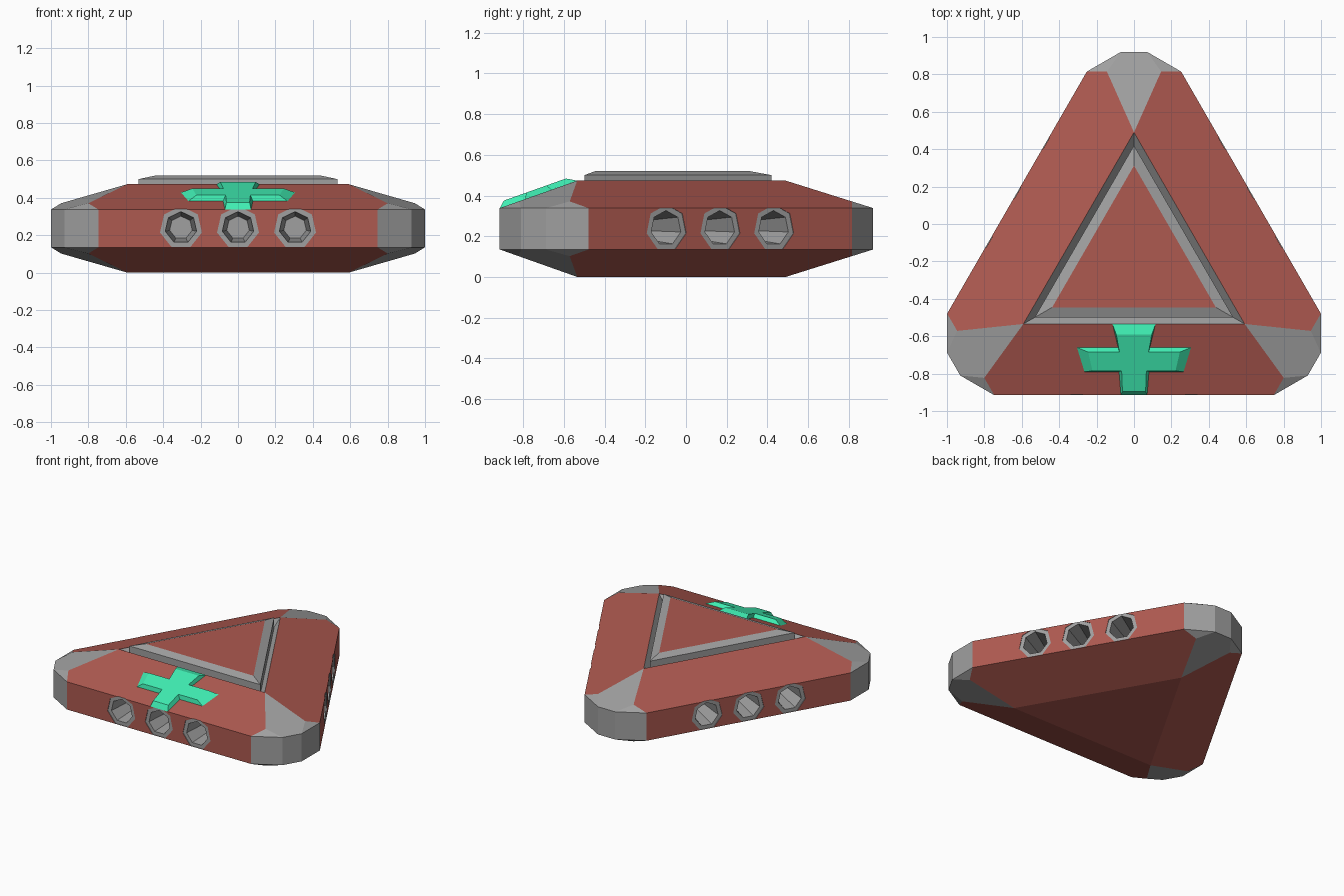
import bpy, bmesh, math
from mathutils import Vector, Matrix

if "Cube" in bpy.data.objects:
    bpy.data.objects.remove(bpy.data.objects["Cube"])

CENTRE = Vector((0, -0.193, 0))      # axis of the three-fold symmetry
TOP, RIM, MID = 0.473, 0.338, 0.2365


def material(name, rgb):
    m = bpy.data.materials.new(name)
    m.diffuse_color = (*rgb, 1)
    m.use_nodes = True
    m.node_tree.nodes["Principled BSDF"].inputs["Base Color"].default_value = m.diffuse_color
    return m


RED = material("red_paint", (0.42, 0.10, 0.08))
GREY = material("grey_metal", (0.35, 0.35, 0.35))
GREEN = material("green_cross", (0.05, 0.85, 0.45))


def build(name, faces, mats):
    """faces: list of (points, material index)"""
    bm = bmesh.new()
    for pts, idx in faces:
        f = bm.faces.new([bm.verts.new(p) for p in pts])
        f.material_index = idx
    bmesh.ops.remove_doubles(bm, verts=bm.verts, dist=1e-4)
    bmesh.ops.recalc_face_normals(bm, faces=bm.faces)
    me = bpy.data.meshes.new(name)
    bm.to_mesh(me)
    bm.free()
    for m in mats:
        me.materials.append(m)
    ob = bpy.data.objects.new(name, me)
    bpy.context.collection.objects.link(ob)
    return ob


def turn(k, x, y, z):
    return CENTRE + Matrix.Rotation(k * math.tau / 3, 3, 'Z') @ Vector((x, y, z))


def corner(k, flip):
    """Points of one blunt corner, upper half or flipped to lower half"""
    z = lambda v: 2 * MID - v if flip else v
    p = lambda x, y, h: turn(k, x, y, z(h))
    return dict(t=p(0, .683, TOP),
                pr=p(.145, 1.008, .371), pl=p(-.145, 1.008, .371),
                ar=p(.252, 1.008, RIM), al=p(-.252, 1.008, RIM),
                br=p(.07, 1.113, RIM), bl=p(-.07, 1.113, RIM))


# Body: red sloped sides, grey corner caps
faces = []
for k in range(3):
    for flip in (False, True):
        c, n = corner(k, flip), corner(k + 1, flip)
        faces += [([c['t'], c['pl'], c['al'], n['ar'], n['pr'], n['t']], 0),
                  ([c['t'], c['pr'], c['br'], c['bl'], c['pl']], 1),
                  ([c['pr'], c['ar'], c['br']], 1),
                  ([c['pl'], c['al'], c['bl']], 1)]
    u, d, nu, nd = corner(k, False), corner(k, True), corner(k + 1, False), corner(k + 1, True)
    for a, b in (('ar', 'br'), ('br', 'bl'), ('bl', 'al')):
        faces.append(([u[a], u[b], d[b], d[a]], 1))
    faces.append(([u['al'], nu['ar'], nd['ar'], d['al']], 0))

# Groove and raised triangular frame on the top
rings = [(.683, TOP), (.613, .43), (.613, .50), (.505, .52)]
for (r0, z0), (r1, z1) in zip(rings, rings[1:]):
    for k in range(3):
        faces.append(([turn(k, 0, r0, z0), turn(k + 1, 0, r0, z0),
                       turn(k + 1, 0, r1, z1), turn(k, 0, r1, z1)], 1))
faces.append(([turn(k, 0, .505, .52) for k in range(3)], 0))
faces.append(([turn(k, 0, .683, 2 * MID - TOP) for k in range(3)], 0))
body = build("body", faces, [RED, GREY])

# Seven-sided ports, three per side, cut out of the body
profile = [(.115, -.03), (.115, .004), (.086, .004), (.062, .25)]
faces = []
for k in range(3):
    for x in (-.305, 0, .305):
        loops = [[turn(k, x + r * math.sin(i * math.tau / 7), -.722 + d,
                       .24 + r * math.cos(i * math.tau / 7)) for i in range(7)]
                 for r, d in profile]
        for a, b in zip(loops, loops[1:]):
            for i in range(7):
                j = (i + 1) % 7
                faces.append(([a[i], a[j], b[j], b[i]], 0))
        faces += [(loops[0], 0), (loops[-1], 0)]
cutter = build("port_cutter", faces, [GREY])
cutter.hide_render = True
cutter.hide_set(True)
mod = body.modifiers.new("ports", 'BOOLEAN')
mod.operation = 'DIFFERENCE'
mod.object = cutter
mod.solver = 'EXACT'
mod.material_mode = 'TRANSFER'

# Bevelled cross lying on the front slope
base = [(.115, -.535), (.085, -.66), (.305, -.66), (.265, -.79), (.08, -.79), (.07, -.915)]
crown = [(.095, -.59), (.078, -.685), (.245, -.685), (.222, -.785), (.066, -.785), (.062, -.895)]


def on_slope(half, lift):
    full = half + [(-x, y) for x, y in reversed(half)]
    return [(x, y, RIM + (y + .915) * (TOP - RIM) / .38 + lift) for x, y in full]


lo, hi = on_slope(base, 0), on_slope(crown, .03)
faces = [(lo, 0), (hi, 0)]
faces += [([lo[i - 1], lo[i], hi[i], hi[i - 1]], 0) for i in range(12)]
build("front_cross", faces, [GREEN])
